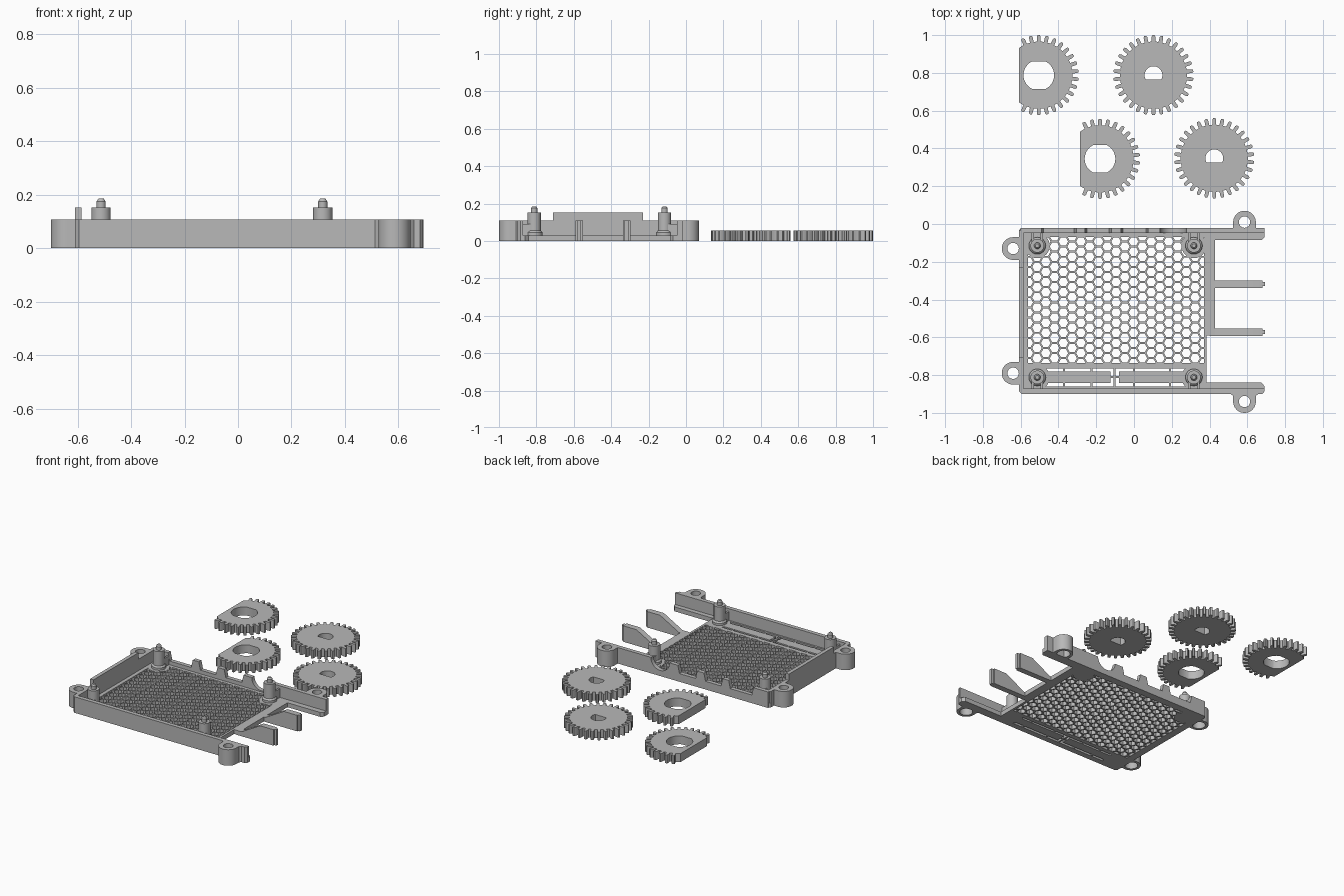
import bpy, bmesh, math
from mathutils import Vector

if "Cube" in bpy.data.objects:
    bpy.data.objects.remove(bpy.data.objects["Cube"])

grey = bpy.data.materials.new("plain grey")
grey.diffuse_color = (0.48, 0.48, 0.48, 1)
grey.use_nodes = True
grey.node_tree.nodes["Principled BSDF"].inputs["Base Color"].default_value = grey.diffuse_color

WALL, FLOOR = 0.108, 0.03


def finish(ob, smooth=True):
    ob.data.materials.clear()
    ob.data.materials.append(grey)
    if smooth:
        bpy.ops.object.select_all(action='DESELECT')
        ob.select_set(True)
        bpy.context.view_layer.objects.active = ob
        bpy.ops.object.shade_smooth_by_angle(angle=math.radians(30))
    return ob


def plate(name, loops, z0, h, loc=(0, 0), rot=None):
    """Extrude a flat outline (first loop) with holes (other loops)."""
    cu = bpy.data.curves.new(name, 'CURVE')
    cu.dimensions, cu.fill_mode, cu.extrude = '2D', 'BOTH', h / 2
    for loop in loops:
        sp = cu.splines.new('POLY')
        sp.points.add(len(loop) - 1)
        for p, (x, y) in zip(sp.points, loop):
            p.co = (x, y, 0, 1)
        sp.use_cyclic_u = True
    ob = bpy.data.objects.new(name, cu)
    bpy.context.collection.objects.link(ob)
    ob.location = (loc[0], loc[1], z0 + h / 2)
    if rot:
        ob.rotation_euler = rot
    bpy.ops.object.select_all(action='DESELECT')
    ob.select_set(True)
    bpy.context.view_layer.objects.active = ob
    bpy.ops.object.convert(target='MESH')
    ob = bpy.context.view_layer.objects.active
    bm = bmesh.new()
    bm.from_mesh(ob.data)
    bmesh.ops.remove_doubles(bm, verts=bm.verts, dist=1e-5)
    bmesh.ops.recalc_face_normals(bm, faces=bm.faces)
    bm.to_mesh(ob.data)
    bm.free()
    return finish(ob)


def box(name, x0, x1, y0, y1, z0, z1):
    bpy.ops.mesh.primitive_cube_add(size=1, location=((x0+x1)/2, (y0+y1)/2, (z0+z1)/2))
    ob = bpy.context.object
    ob.name = name
    ob.scale = (x1 - x0, y1 - y0, z1 - z0)
    return finish(ob, False)


def rect(x0, x1, y0, y1):
    return [(x0, y0), (x1, y0), (x1, y1), (x0, y1)]


def arc(r, a0, a1, n, cx=0, cy=0):
    return [(cx + r * math.cos(a0 + (a1 - a0) * i / n),
             cy + r * math.sin(a0 + (a1 - a0) * i / n)) for i in range(n + 1)]


def circle(r, n=40):
    return arc(r, 0, 2 * math.pi, n)[:-1]


def lathe(name, profile, x, y, n=32):
    """Solid of revolution from (radius, height) points."""
    bm = bmesh.new()
    rings = [[bm.verts.new((x + r * math.cos(2*math.pi*i/n), y + r * math.sin(2*math.pi*i/n), z))
              for i in range(n)] for r, z in profile]
    for a, b in zip(rings, rings[1:]):
        for i in range(n):
            bm.faces.new((a[i], a[(i+1) % n], b[(i+1) % n], b[i]))
    bm.faces.new(rings[0][::-1])
    bm.faces.new(rings[-1])
    me = bpy.data.meshes.new(name)
    bm.to_mesh(me)
    bm.free()
    ob = bpy.data.objects.new(name, me)
    bpy.context.collection.objects.link(ob)
    return finish(ob)


# Floor frame with mesh opening and slot opening
outline = [(-0.61, -0.885), (-0.595, -0.9), (0.68, -0.9), (0.692, -0.885), (0.692, -0.86),
           (0.675, -0.84), (0.385, -0.84), (0.385, -0.59), (0.43, -0.59), (0.43, -0.085),
           (0.675, -0.085), (0.692, -0.07), (0.692, -0.035), (0.68, -0.02),
           (-0.595, -0.02), (-0.61, -0.035)]
MX0, MX1, MY0, MY1 = -0.56, 0.37, -0.737, -0.07
plate("floor_frame", [outline, rect(MX0, MX1, MY0, MY1),
                      rect(-0.475, 0.28, -0.86, -0.765)], 0, FLOOR)

# Honeycomb floor: hexagon rings clipped to the opening, then thickened
bm = bmesh.new()
R, WEB = 0.031, 0.0055
ROW = R * math.sqrt(3)
for c in range(23):
    for r in range(15):
        cx, cy = MX0 + c * 1.5 * R, MY0 + (r + 0.5 * (c % 2)) * ROW
        o, i = [[bm.verts.new((cx + q * math.cos(k * math.pi / 3), cy + q * math.sin(k * math.pi / 3), 0))
                 for k in range(6)] for q in (R, R - WEB)]
        for k in range(6):
            j = (k + 1) % 6
            bm.faces.new((o[k], o[j], i[j], i[k]))
bmesh.ops.remove_doubles(bm, verts=bm.verts, dist=1e-4)
for co, no in (((MX0, 0, 0), (-1, 0, 0)), ((MX1, 0, 0), (1, 0, 0)),
               ((0, MY0, 0), (0, -1, 0)), ((0, MY1, 0), (0, 1, 0))):
    bmesh.ops.bisect_plane(bm, geom=bm.verts[:] + bm.edges[:] + bm.faces[:],
                           plane_co=co, plane_no=no, clear_outer=True)
ext = bmesh.ops.extrude_face_region(bm, geom=bm.faces[:], use_keep_orig=True)
bmesh.ops.translate(bm, vec=Vector((0, 0, FLOOR)),
                    verts=[g for g in ext["geom"] if isinstance(g, bmesh.types.BMVert)])
bmesh.ops.recalc_face_normals(bm, faces=bm.faces)
me = bpy.data.meshes.new("honeycomb_floor")
bm.to_mesh(me)
bm.free()
honeycomb = bpy.data.objects.new("honeycomb_floor", me)
bpy.context.collection.objects.link(honeycomb)
finish(honeycomb, False)

# Plates and webs inside the front slot
for x0, x1 in ((-0.465, -0.125), (-0.08, 0.265)):
    box("slot_plate", x0, x1, -0.842, -0.78, 0, FLOOR)
for x in (-0.37, -0.225, -0.103, 0.0, 0.19):
    box("slot_web", x - 0.005, x + 0.005, -0.86, -0.765, 0, FLOOR)
box("slot_spine", -0.475, 0.28, -0.816, -0.806, 0, FLOOR)

# Front wall and left wall with raised middle
plate("front_wall", [[(-0.61, -0.885), (-0.595, -0.9), (0.68, -0.9), (0.692, -0.885),
                      (0.692, -0.872), (-0.61, -0.872)]], 0, WALL)
box("left_wall", -0.61, -0.585, -0.885, -0.035, 0, WALL)
box("left_wall_raised", -0.61, -0.585, -0.71, -0.23, WALL, 0.152)

# Back wall with port cutouts along the top edge
top = [(0.692, 0), (0.692, WALL)]
top += arc(0.07, 0, -math.pi, 20, 0.207, WALL)
for x0, x1 in ((-0.07, 0.075), (-0.26, -0.12), (-0.49, -0.305)):
    top += [(x1, WALL), (x1 - 0.012, 0.055), (x0 + 0.012, 0.055), (x0, WALL)]
top += [(-0.6, WALL), (-0.6, 0)]
wall = plate("back_wall", [top], 0, 0.028, rot=(math.pi / 2, 0, 0))
wall.location = (0, -0.034, 0)

# Wedge prongs on the right side, with a thin tip
for y in (-0.318, -0.572):
    prong = plate("prong", [[(0.4, 0), (0.68, 0), (0.68, WALL), (0.58, WALL),
                             (0.44, FLOOR), (0.4, FLOOR)]], 0, 0.04, rot=(math.pi / 2, 0, 0))
    prong.location = (0, y, 0)
    box("prong_tip", 0.68, 0.694, y - 0.01, y + 0.01, 0, WALL)

# Screw lugs: rounded tab, wide bore below and narrow hole above
for x, y, ang in ((-0.64, -0.13, -90), (-0.64, -0.79, -90), (0.585, 0.01, 180), (0.585, -0.94, 0)):
    d = 0.055 if ang == -90 else 0.042
    tab = arc(0.06, math.pi, 2 * math.pi, 28) + [(0.06, d - 0.012), (0.075, d), (-0.075, d), (-0.06, d - 0.012)]
    if ang == -90:
        tab = [(px, min(py, 0.045)) for px, py in tab[:29]] + [(0.06, 0.045), (-0.06, 0.045)]
    rot = (0, 0, math.radians(ang))
    plate("lug_body", [tab, circle(0.041)], 0, 0.08, (x, y), rot)
    plate("lug_cap", [tab, circle(0.03)], 0.08, WALL - 0.08, (x, y), rot)

# Standoff posts with pins, floor pads and ribs to the walls
for x in (-0.512, 0.317):
    for y, wy in ((-0.115, -0.045), (-0.812, -0.875)):
        lathe("post_pad", [(0.066, 0), (0.066, FLOOR)], x, y)
        lathe("post", [(0.045, 0.01), (0.045, 0.045), (0.036, 0.055), (0.036, 0.152),
                       (0.017, 0.152), (0.017, 0.175), (0.01, 0.185)], x, y)
        for s in (-0.024, 0.024):
            box("post_rib", x + s - 0.006, x + s + 0.006, min(y, wy), max(y, wy), 0.01, 0.09)

# Gears
TEETH, TIP, ROOT, GEAR_H = 30, 0.212, 0.178, 0.057


def gear(name, x, y, hole, cut=None):
    pts, pitch = [], 2 * math.pi / TEETH
    for t in range(TEETH):
        a = -math.pi + (t + 0.5) * pitch
        for f, r in ((-0.27, ROOT), (-0.23, TIP - 0.008), (-0.13, TIP),
                     (0.13, TIP), (0.23, TIP - 0.008), (0.27, ROOT)):
            pts.append((r * math.cos(a + f * pitch), r * math.sin(a + f * pitch)))
    if cut is not None:
        dy = math.sqrt(ROOT ** 2 - cut ** 2)
        pts = [(cut, -dy)] + [p for p in pts if p[0] > cut + 0.002] + [(cut, dy)]
    plate(name, [pts, hole], 0, GEAR_H, (x, y))


d_hole = [p for p in circle(0.047, 60) if p[1] > -0.026]
flat_hole = [p for p in circle(0.081, 72) if abs(p[1]) < 0.074]
gear("gear", 0.103, 0.788, d_hole)
gear("gear", 0.425, 0.348, d_hole)
gear("cut_gear", -0.504, 0.788, flat_hole, -0.106)
gear("cut_gear", -0.18, 0.345, flat_hole, -0.106)
